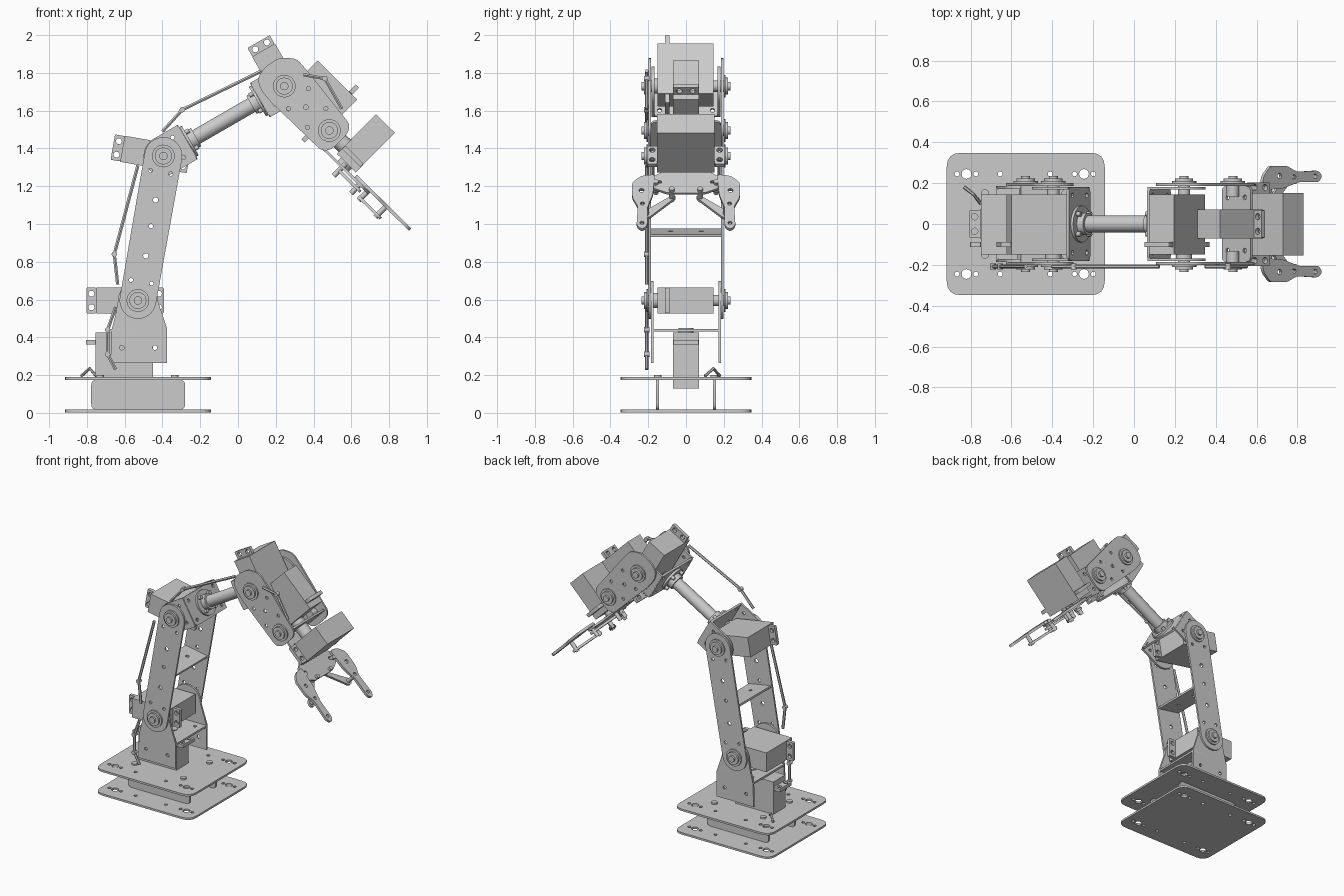
import bpy, math
from mathutils import Matrix, Vector

if "Cube" in bpy.data.objects:
    bpy.data.objects.remove(bpy.data.objects["Cube"])

T = Matrix.Translation
AX = {'y': Matrix.Rotation(math.pi / 2, 4, 'X'),            # plate lying in local XZ
      'x': Matrix(((0, 0, 1, 0), (1, 0, 0, 0), (0, 1, 0, 0), (0, 0, 0, 1))),  # plate in YZ
      'z': Matrix.Identity(4)}


def frame(x, z, deg):
    return T((x, 0, z)) @ Matrix.Rotation(-math.radians(deg), 4, 'Y')


def arc(cx, cy, r, a0=0, a1=360, n=24):
    full = abs(a1 - a0) == 360
    return [(cx + r * math.cos(t), cy + r * math.sin(t)) for t in
            (math.radians(a0 + (a1 - a0) * i / (n if full else n - 1)) for i in range(n))]


def rounded(pts, r, n=5):
    out = []
    for i, p in enumerate(pts):
        p, a, b = Vector(p), Vector(pts[i - 1]), Vector(pts[(i + 1) % len(pts)])
        ra, rb = min(r, (a - p).length * .48), min(r, (b - p).length * .48)
        s, e = p + (a - p).normalized() * ra, p + (b - p).normalized() * rb
        for k in range(n):
            t = k / (n - 1)
            out.append(tuple(s * (1 - t) ** 2 + p * 2 * t * (1 - t) + e * t * t))
    return out


def rect(x0, x1, y0, y1, r):
    return rounded([(x0, y0), (x1, y0), (x1, y1), (x0, y1)], r)


def add(name, data, m):
    ob = bpy.data.objects.new(name, data)
    bpy.context.collection.objects.link(ob)
    ob.matrix_world = m
    return ob


def to_mesh(ob):
    bpy.context.view_layer.update()
    me = bpy.data.meshes.new_from_object(ob.evaluated_get(bpy.context.evaluated_depsgraph_get()))
    name, m, old = ob.name, ob.matrix_world.copy(), ob.data
    bpy.data.objects.remove(ob)
    bpy.data.curves.remove(old)
    return add(name, me, m)


def plate(name, m, axis, outline, thick, holes=()):
    """Flat sheet with round holes (x, y, r), centred on its plane."""
    cu = bpy.data.curves.new(name, 'CURVE')
    cu.dimensions, cu.fill_mode, cu.extrude = '2D', 'BOTH', thick / 2
    for pts in [outline] + [arc(x, y, r, n=12) for x, y, r in holes]:
        sp = cu.splines.new('POLY')
        sp.points.add(len(pts) - 1)
        for q, p in zip(sp.points, pts):
            q.co = (p[0], p[1], 0, 1)
        sp.use_cyclic_u = True
    return to_mesh(add(name, cu, m @ AX[axis]))


def box(name, m, x, y, z):
    plate(name, m @ T((0, 0, (z[0] + z[1]) / 2)), 'z',
          [(x[0], y[0]), (x[1], y[0]), (x[1], y[1]), (x[0], y[1])], z[1] - z[0])


def disc(name, m, axis, c, r, thick):
    plate(name, m @ T(c), axis, arc(0, 0, r), thick)


def cable(name, pts, r=.008):
    cu = bpy.data.curves.new(name, 'CURVE')
    cu.dimensions, cu.bevel_depth, cu.bevel_resolution, cu.use_fill_caps = '3D', r, 1, True
    sp = cu.splines.new('POLY')
    sp.points.add(len(pts) - 1)
    for q, p in zip(sp.points, pts):
        q.co = (*p, 1)
    to_mesh(add(name, cu, Matrix.Identity(4)))


def servo(name, m):
    """Output axis on local -Y, long side on X."""
    box(name + "_body", m, (-.22, .085), (-.15, .145), (-.07, .07))
    for x0, x1 in ((-.272, -.22), (.085, .137)):
        xc = (x0 + x1) / 2
        plate(name + "_tab", m @ T((0, -.1, 0)), 'y', rect(x0, x1, -.068, .068, .006), .024,
              [(xc, -.036, .016), (xc, .036, .016)])
    disc(name + "_output", m, 'y', (0, -.16, 0), .04, .03)


def hubs(name, m):
    for s in (-1, 1):
        for y, r, t in ((.205, .06, .01), (.215, .045, .016), (.228, .022, .016)):
            disc(name + "_hub", m, 'y', (0, s * y, 0), r, t)
        disc(name + "_axle", m, 'y', (0, s * .17, 0), .03, .07)


def pair(name, m, outline, y, thick, holes=()):
    for s in (-1, 1):
        plate(name, m @ T((0, s * y, 0)), 'y', outline, thick, holes)


W = Matrix.Identity(4)
SHOULDER, ARM = frame(-.53, .595, 0), frame(-.53, .595, -10)
ELBOW, FORE = frame(-.395, 1.36, -10), frame(-.395, 1.36, 30)
WRIST, WRIST_BACK = frame(.245, 1.73, -60), frame(.245, 1.73, 210)
HAND = frame(.245, 1.73, -44.6)

# base plates, side walls and screws
holes = []
for s in (-1, 1):
    for c in (-.82, -.245):
        holes += [(c, s * .245, .024), (c - .046, s * .245, .012), (c + .046, s * .245, .012)]
    holes += [(-.655, s * .245, .012), (-.41, s * .245, .012)]
for z in (.01, .182):
    plate("base_plate", T((0, 0, z)), 'z', rect(-.917, -.143, -.348, .348, .07), .014, holes)
pair("base_wall", W, rect(-.777, -.28, .017, .175, .03), .15, .015)
for x in (-.73, -.335):
    for y in (-.15, .15):
        disc("base_screw", W, 'z', (x, y, .194), .02, .012)

# turntable servo and lower bracket
servo("turntable_servo", T((-.534, 0, .275)) @ Matrix.Rotation(-math.pi / 2, 4, 'X'))
plate("lower_bracket_top", T((0, 0, .437)), 'z', rect(-.675, -.375, -.185, .185, .01), .014,
      [(-.62, -.12, .012), (-.62, .12, .012), (-.43, -.12, .012), (-.43, .12, .012)])
pair("lower_bracket_side", SHOULDER,
     [(-.145, -.33), (.155, -.33), (.155, -.15), (.118, -.04)] + arc(0, 0, .105, 0, 180, 14)
     + [(-.115, -.06), (-.14, -.16)], .178, .014, [(-.085, -.25, .012), (.09, -.25, .012)])

# upper arm
servo("shoulder_servo", SHOULDER)
hubs("shoulder", SHOULDER)
pair("upper_arm_side", ARM, arc(0, 0, .097, 180, 360, 16) + arc(0, .777, .1, 0, 180, 16), .193, .013,
     [(0, .24, .014), (0, .54, .014), (0, .4, .012), (-.055, .1, .011), (.055, .1, .011),
      (-.055, .69, .011), (.055, .69, .011)])
plate("upper_arm_brace", ARM @ T((0, 0, .365)), 'z', rect(-.09, .09, -.19, .19, .01), .014,
      [(0, -.08, .012), (0, .08, .012)])

# elbow and forearm tube
servo("elbow_servo", ELBOW)
hubs("elbow", ELBOW)
for nm, f in (("elbow_bracket", FORE), ("wrist_bracket", WRIST_BACK)):
    pair(nm + "_side", f, [(.145, -.105), (.145, .105)] + arc(0, 0, .105, 90, 270, 16), .175, .014,
         [(.09, -.06, .011), (.09, .06, .011)])
    plate(nm + "_base", f @ T((.142, 0, 0)), 'x', rect(-.18, .18, -.105, .105, .03), .014,
          [(-.14, .07, .012), (.14, .07, .012), (-.14, -.07, .012), (.14, -.07, .012)])
    disc(nm + "_flange", f, 'x', (.157, 0, 0), .09, .014)
    disc(nm + "_collar", f, 'x', (.18, 0, 0), .055, .04)
    for k in range(4):
        a = math.radians(45 + 90 * k)
        disc(nm + "_bolt", f, 'x', (.17, .07 * math.cos(a), .07 * math.sin(a)), .012, .03)
disc("forearm_tube", FORE, 'x', (.37, 0, 0), .041, .45)

# wrist and hand plates
servo("wrist_servo", WRIST)
hubs("wrist", WRIST)
pair("hand_side", HAND,
     rounded([(-.145, -.01), (-.125, .09), (-.055, .15), (.035, .143), (.39, .1), (.415, .06),
              (.415, -.06), (.385, -.105), (0, -.11), (-.08, -.1), (-.13, -.07)], .03),
     .193, .013, [(.16, 0, .013), (.1, .08, .011), (.1, -.07, .011), (.24, .07, .011),
                  (.24, -.07, .011)])
hubs("hand", HAND @ T((.335, 0, 0)))
plate("hand_end_plate", HAND @ T((.365, 0, 0)), 'x', rect(-.185, .185, -.1, .1, .03), .014,
      [(-.13, .06, .012), (.13, .06, .012), (-.13, -.06, .012), (.13, -.06, .012)])
servo("roll_servo", HAND @ T((.175, 0, 0)) @ Matrix(
    ((0, -1, 0, 0), (0, 0, 1, 0), (-1, 0, 0, 0), (0, 0, 0, 1))))
disc("roll_shaft", HAND, 'x', (.385, 0, 0), .045, .14)

# gripper servo, mounting plate, links and fingers
servo("gripper_servo", HAND @ T((.52, .067, .09)) @ AX['x'])
half = [(.38, .1), (.56, .12), (.6, .18), (.68, .18), (.72, .1)]
plate("gripper_plate", HAND @ T((0, 0, -.09)), 'z',
      rounded(half + [(x, -y) for x, y in reversed(half)], .02), .014,
      [(.64, -.14, .012), (.64, .14, .012), (.45, -.06, .012), (.45, .06, .012)])
finger = [(.6, .165), (.61, .235), (.66, .285), (.77, .285), (.84, .255), (.985, .262),
          (1.015, .235), (.99, .205), (.85, .205), (.75, .175)]
lower = [(.685, .07), (.7, .05), (.86, .2), (.85, .235), (.82, .235)]
inner = [(.5, .02), (.53, .01), (.68, .15), (.68, .185), (.64, .185)]
for s in (1, -1):
    def side(pts):
        return rounded([(x, s * y) for x, y in pts], .02)
    plate("finger", HAND @ T((0, 0, -.073)), 'z', side(finger), .018,
          [(.72, s * .235, .014), (.82, s * .23, .012), (.965, s * .233, .012)])
    plate("finger_link", HAND @ T((0, 0, -.14)), 'z', side(lower), .016, [(.83, s * .21, .01)])
    plate("gear_link", HAND @ T((0, 0, -.115)), 'z', side(inner), .016, [(.65, s * .16, .01)])
    for x, y in ((.705, .075), (.83, .21), (.65, .16), (.52, .03)):
        disc("gripper_pin", HAND, 'z', (x, s * y, -.11), .014, .09)

# cables with tie beads
runs = [[(-.648, .56), (-.69, .44), (-.69, .31), (-.648, .23)],
        [(-.53, 1.31), (-.655, .84), (-.637, .68)],
        [(.124, 1.81), (-.295, 1.605), (-.40, 1.49)],
        [(.347, 1.79), (.46, 1.77), (.55, 1.61)]]
for run in runs:
    cable("cable", [(x, -.208, z) for x, z in run], .01)
    for x, z in run[1:-1]:
        disc("cable_tie", W, 'y', (x, -.208, z), .014, .03)
cable("base_cable", [(-.83, .18, .195), (-.785, .145, .235), (-.75, .1, .195)])

# smooth round surfaces, keep sharp edges
bpy.ops.object.select_all(action='SELECT')
bpy.context.view_layer.objects.active = bpy.context.selected_objects[0]
bpy.ops.object.shade_smooth_by_angle(angle=math.radians(30))
